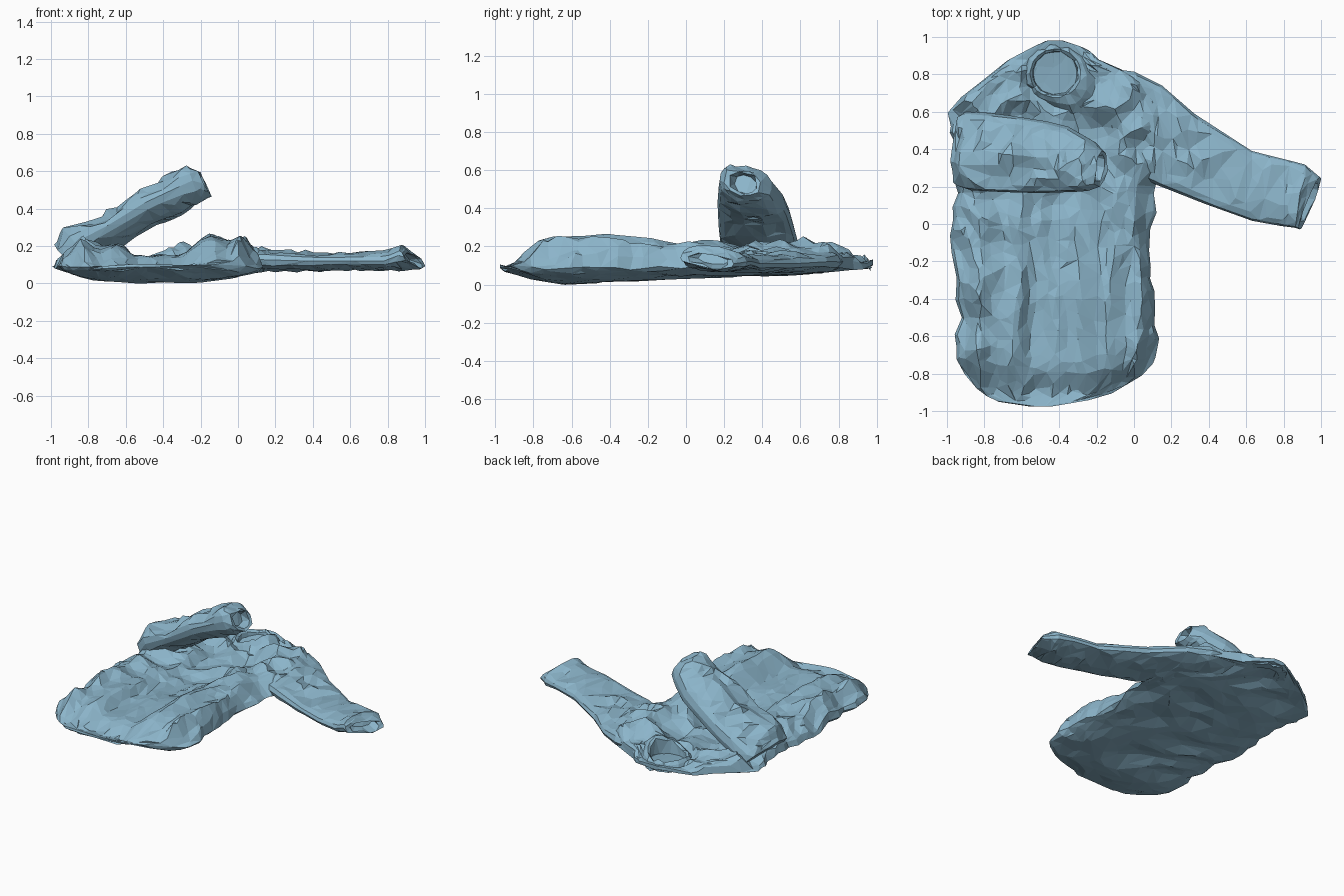
import bpy, bmesh, math, random
from mathutils import Vector, noise

if "Cube" in bpy.data.objects:
    bpy.data.objects.remove(bpy.data.objects["Cube"])

random.seed(4)
cloth = bpy.data.materials.new("blue_cloth")
cloth.diffuse_color = (0.26, 0.46, 0.59, 1)
cloth.use_nodes = True
cloth.node_tree.nodes["Principled BSDF"].inputs["Base Color"].default_value = cloth.diffuse_color


def lerp_table(table, x):
    """Piecewise linear lookup; rows are (key, value, ...)."""
    if x <= table[0][0]:
        return table[0][1:]
    for a, b in zip(table, table[1:]):
        if x <= b[0]:
            k = (x - a[0]) / (b[0] - a[0])
            return [p + (q - p) * k for p, q in zip(a[1:], b[1:])]
    return table[-1][1:]


def crease(x, y, z=0.0):
    """Sharp cloth fold pattern, roughly -0.5 to 0.5."""
    return 0.5 - 2.0 * abs(noise.noise(Vector((x, y, z))))


def loft(name, rings, cap_start=True, cap_end=True, ratio=0.3, closed=False):
    """Skin closed rings, then collapse to irregular cloth facets."""
    bm = bmesh.new()
    vs = [[bm.verts.new(p) for p in r] for r in rings]
    n = len(vs[0])
    pairs = list(zip(vs, vs[1:])) + ([(vs[-1], vs[0])] if closed else [])
    for a, b in pairs:
        for i in range(n):
            j = (i + 1) % n
            bm.faces.new((a[i], a[j], b[j], b[i]))
    if cap_start and not closed:
        bm.faces.new(vs[0][::-1])
    if cap_end and not closed:
        bm.faces.new(vs[-1])
    bmesh.ops.recalc_face_normals(bm, faces=bm.faces)
    bmesh.ops.triangulate(bm, faces=bm.faces)
    me = bpy.data.meshes.new(name)
    bm.to_mesh(me)
    bm.free()
    me.materials.append(cloth)
    ob = bpy.data.objects.new(name, me)
    bpy.context.collection.objects.link(ob)
    mod = ob.modifiers.new("facets", 'DECIMATE')
    mod.ratio = ratio
    return ob


# Body outline: y, left x, right x
outline = [(-0.975, -0.56, -0.43), (-0.95, -0.73, -0.25), (-0.9, -0.82, -0.1),
           (-0.83, -0.89, 0.02), (-0.73, -0.95, 0.12), (-0.4, -0.94, 0.11),
           (-0.1, -0.98, 0.08), (0.15, -0.96, 0.12), (0.45, -0.96, 0.14),
           (0.6, -1.0, 0.14), (0.7, -0.9, 0.1), (0.8, -0.77, 0.0),
           (0.88, -0.67, -0.18), (0.93, -0.58, -0.24), (0.98, -0.47, -0.37)]
# Height across the body (two puffy sides, low middle), and along it
across = [(-1.0, 0.2), (-0.82, 0.23), (-0.68, 0.19), (-0.6, 0.185), (-0.56, 0.14),
          (-0.3, 0.14), (-0.26, 0.18), (-0.2, 0.23), (-0.08, 0.26),
          (0.04, 0.24), (0.15, 0.18)]
along = [(-0.975, 0.4), (-0.91, 0.52), (-0.8, 0.85), (-0.72, 0.97), (-0.4, 1.0),
         (-0.2, 0.85), (0.15, 0.8), (0.45, 0.8), (0.65, 0.93), (0.8, 0.82),
         (0.97, 0.5)]
under = [(-0.975, 0.075), (-0.8, 0.025), (-0.65, 0.0), (-0.3, 0.015), (0.0, 0.03),
         (0.6, 0.05), (0.85, 0.075), (0.98, 0.1)]


def body_top(x, y):
    yy = y - 0.35 * (x + 0.42) ** 2 if y < -0.5 else y
    h = lerp_table(across, x)[0] * lerp_table(along, yy)[0]
    # long folds on the belly, slanting folds on the chest
    k = min(1, max(0, (y + 0.05) / 0.3))
    long_fold = crease(x * 6, y * 1.3, 3)
    cross_fold = crease(x * 3 + y * 2.5, y * 4 - x * 2.5, 8)
    h += 0.06 * ((1 - k) * long_fold + k * cross_fold) - 0.008
    edge = min(1, abs(x + 0.42) / 0.5) ** 2
    h += 0.09 * edge * crease(x * 4, y * 4, 1) - 0.01 * edge
    # neck opening
    r = math.hypot((x + 0.42) / 0.135, (y - 0.805) / 0.135)
    floor = lerp_table(under, y)[0] + 0.03
    if r < 1.1:
        s = min(1, max(0, (r - 0.85) / 0.25))
        h = floor + (h - floor) * s
    return max(h, floor)


NU, NV = 40, 60
rings = []
for j in range(NV + 1):
    y0 = -0.975 + 1.955 * j / NV
    xl, xr = lerp_table(outline, y0)
    wob = 0.03 if -0.7 < y0 < 0.5 else 0.0
    xl += wob * noise.noise(Vector((0, y0 * 9, 0)))
    xr += wob * noise.noise(Vector((5, y0 * 9, 0)))
    bot0 = lerp_table(under, y0)[0]
    inner = 0 < j < NV
    top_row, low_row = [], []
    for i in range(NU + 1):
        t = -math.cos(math.pi * i / NU) * 0.5 + (2 * i / NU - 1) * 0.5
        x, y = (xl + xr) / 2 + (xr - xl) / 2 * t, y0
        if inner and 1 < i < NU - 1:
            x += random.uniform(-0.008, 0.008)
            y += random.uniform(-0.01, 0.01)
        mid = max(0.09, bot0 + 0.01)
        if inner:
            mid += 0.04 * noise.noise(Vector((t * 3, y * 5, 2)))
        f_top = max(0, 1 - abs(t) ** 8) ** 0.5
        f_low = max(0, 1 - abs(t) ** 3.5) ** 0.7
        top = max(body_top(x, y), bot0 + 0.02) + random.uniform(-0.002, 0.002) * inner
        top_row.append(Vector((x, y, mid + (top - mid) * f_top)))
        if 0 < i < NU:
            dent = 0.03 * max(0, 0.35 - crease(x * 3 + y, y * 4, 9))
            low_row.append(Vector((x, y, max(0, mid - (mid - bot0 - dent) * f_low))))
    rings.append(top_row + low_row[::-1])
loft("shirt_body", rings, ratio=0.2)


def sleeve(name, sections, seed, amp):
    """Flattened tube; each section is edge point, edge point, half thickness."""
    n, steps, out = 20, 6, []

    def ring(a, b, h, scale=1.0, shift=Vector(), jit=0.006):
        c, w = (a + b) / 2 + shift, (a - b) / 2
        pts = []
        for i in range(n):
            ang = 2 * math.pi * i / n
            ca, sa = math.cos(ang), math.sin(ang)
            p = c + w * ca * scale + h * scale * math.copysign(abs(sa) ** 0.75, sa)
            # folds run mostly along the sleeve
            d = crease(p.x * 3.5 + seed, p.y * 6, p.z * 6) * amp * abs(sa)
            p += h.normalized() * d * (1 if sa > 0 else -0.5)
            pts.append(p + Vector([random.uniform(-jit, jit) * abs(sa) for _ in range(3)]))
        return pts
    secs = [tuple(Vector(v) for v in s) for s in sections]
    for s0, s1 in zip(secs, secs[1:]):
        for k in range(steps):
            out.append(ring(*[p.lerp(q, k / steps) for p, q in zip(s0, s1)]))
    e = secs[-1]
    out.append(ring(*e))
    # cuff turned inwards, leaving an open mouth
    back = ((secs[-2][0] + secs[-2][1]) - (e[0] + e[1])) / 2
    out.append(ring(*e, 0.78, back * 0.1))
    out.append(ring(*e, 0.62, back * 1.0))
    return loft(name, out, ratio=0.3)


# Sleeve lying flat out to the right
sleeve("flat_sleeve", [
    ((-0.2, 0.84, 0.12), (-0.06, 0.3, 0.13), (0, 0, 0.06)),
    ((0.0, 0.815, 0.12), (0.1, 0.22, 0.13), (0, 0, 0.065)),
    ((0.15, 0.74, 0.12), (0.19, 0.18, 0.12), (0, 0, 0.055)),
    ((0.34, 0.575, 0.11), (0.4, 0.10, 0.12), (0, 0, 0.045)),
    ((0.63, 0.39, 0.11), (0.62, 0.02, 0.12), (0, 0, 0.04)),
    ((0.79, 0.35, 0.12), (0.78, -0.01, 0.12), (0, 0, 0.045)),
    ((0.91, 0.32, 0.12), (0.86, -0.02, 0.15), (0.0, 0, 0.055)),
    ((0.995, 0.25, 0.11), (0.89, -0.03, 0.14), (-0.02, 0, 0.035))], 2.0, 0.035)

# Sleeve folded back and raised over the chest, far edge hanging lower
sleeve("raised_sleeve", [
    ((-0.9, 0.6, 0.13), (-0.93, 0.2, 0.14), (-0.06, 0, 0.06)),
    ((-0.83, 0.6, 0.17), (-0.87, 0.18, 0.22), (-0.07, 0, 0.08)),
    ((-0.66, 0.58, 0.25), (-0.7, 0.17, 0.31), (-0.04, 0, 0.075)),
    ((-0.47, 0.55, 0.36), (-0.52, 0.165, 0.42), (-0.04, 0, 0.075)),
    ((-0.35, 0.52, 0.425), (-0.37, 0.17, 0.49), (-0.04, 0, 0.085)),
    ((-0.23, 0.45, 0.5), (-0.25, 0.175, 0.55), (-0.04, 0, 0.09)),
    ((-0.165, 0.39, 0.52), (-0.19, 0.2, 0.55), (-0.03, 0, 0.065))], 6.0, 0.05)

# Collar band around the neck opening, higher on the right with a drooping lapel
rings = []
for i in range(32):
    a = 2 * math.pi * i / 32
    ca, sa = math.cos(a), math.sin(a)
    top = 0.14 + 0.075 * max(0, math.cos(a + 0.5)) ** 2 + 0.03 * crease(ca * 2, sa * 2, 4)
    lap = 0.09 * max(0, math.cos(a + 0.8)) ** 4 + random.uniform(-0.01, 0.01)
    profile = [(0.12, 0.085), (0.126, top - 0.015), (0.14, top),
               (0.16 + lap / 2, top - 0.02), (0.18 + lap, top - 0.06), (0.17 + lap, 0.085)]
    rings.append([Vector((-0.42 + r * ca * 0.97, 0.805 + r * sa * 0.93, z))
                  for r, z in profile])
loft("collar", rings, ratio=0.5, closed=True)
